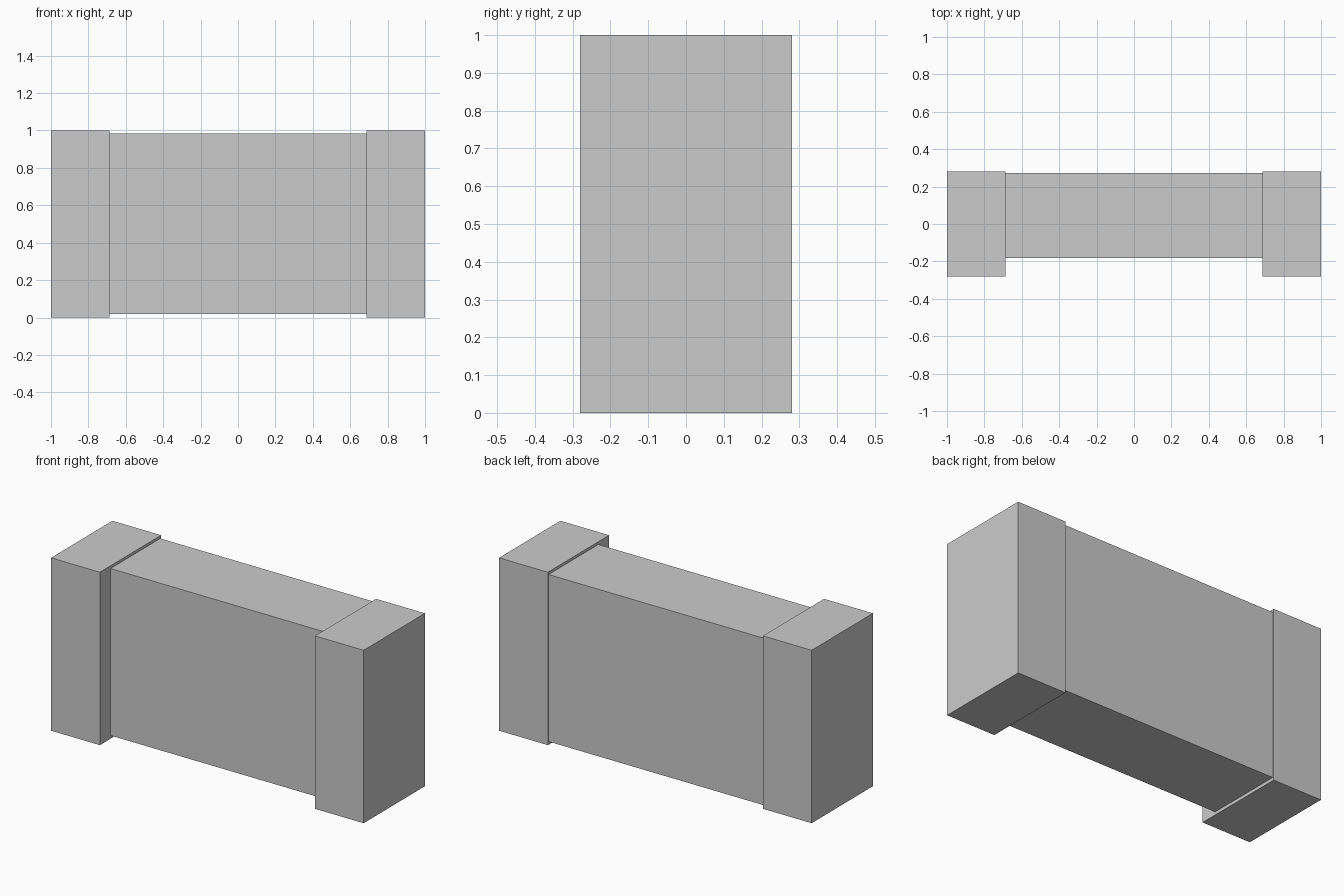
import bpy

if "Cube" in bpy.data.objects:
    bpy.data.objects.remove(bpy.data.objects["Cube"])


def box(name, lo, hi):
    """Axis-aligned box between two corners."""
    centre = [(a + b) / 2 for a, b in zip(lo, hi)]
    bpy.ops.mesh.primitive_cube_add(size=1, location=centre)
    obj = bpy.context.object
    obj.name = name
    obj.scale = [b - a for a, b in zip(lo, hi)]
    bpy.ops.object.transform_apply(location=False, rotation=False, scale=True)
    return obj


INNER = 0.688  # x where the end blocks meet the centre panel
DEPTH = 0.28   # half depth of the end blocks

# End blocks
for side, x0, x1 in (("left", -1, -INNER), ("right", INNER, 1)):
    box(side + "_end_block", (x0, -DEPTH, 0), (x1, DEPTH, 1))

# Centre panel, set back at the front and slightly inset elsewhere
box("centre_panel", (-INNER, -0.182, 0.018), (INNER, 0.273, 0.984))
